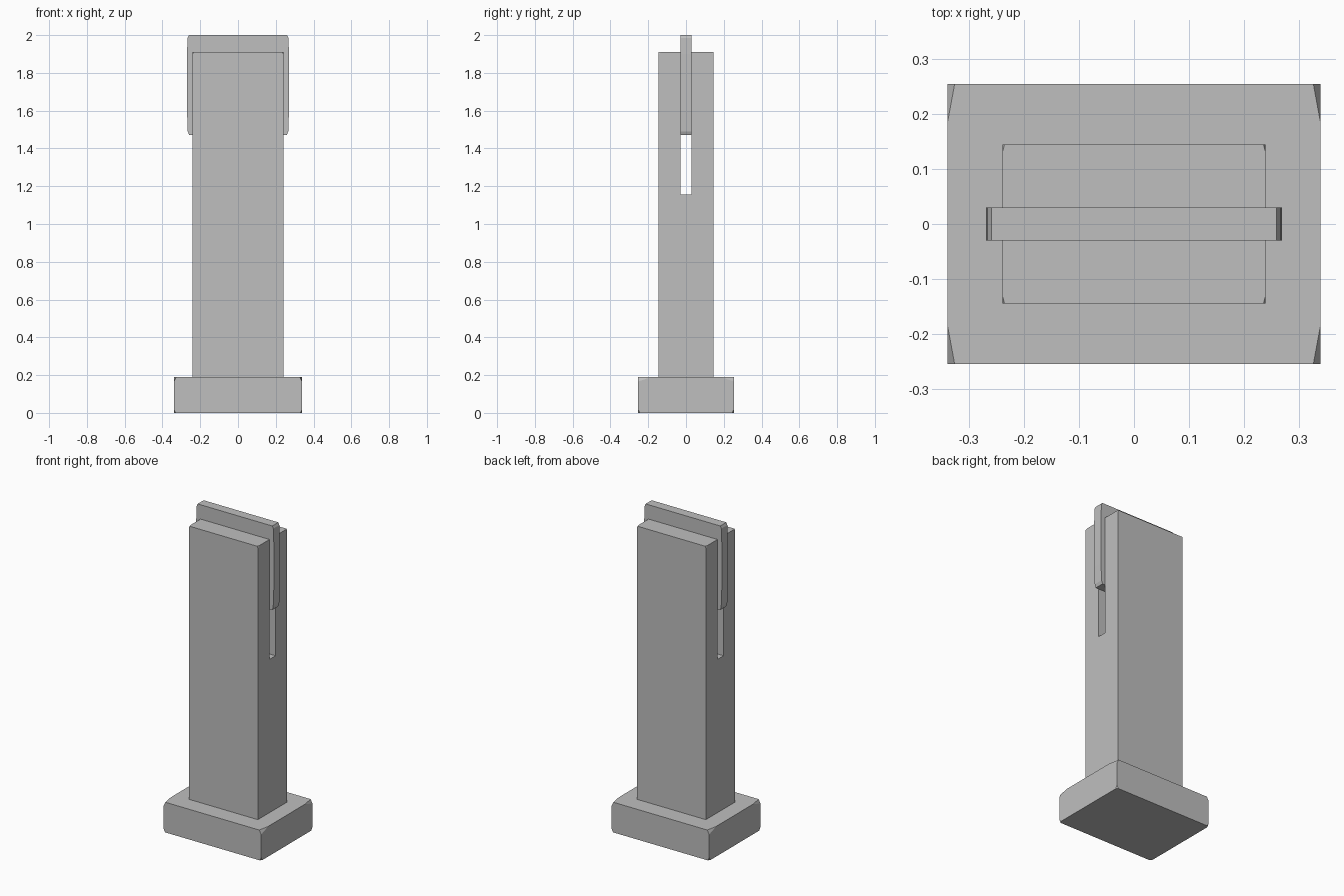
import bpy
import bmesh
from mathutils import Vector

if "Cube" in bpy.data.objects:
    bpy.data.objects.remove(bpy.data.objects["Cube"], do_unlink=True)

grey = bpy.data.materials.new("satin_grey")
grey.use_nodes = True
colour = (0.52, 0.52, 0.52, 1)
grey.diffuse_color = colour
grey.node_tree.nodes["Principled BSDF"].inputs["Base Color"].default_value = colour


def prism(profile, axis, low, high):
    """Extrude a closed 2D profile along the x or y axis."""
    bm = bmesh.new()
    place = {"x": lambda p: (low, p[0], p[1]), "y": lambda p: (p[0], low, p[1])}[axis]
    face = bm.faces.new([bm.verts.new(place(p)) for p in profile])
    extruded = bmesh.ops.extrude_face_region(bm, geom=[face])
    moved = [v for v in extruded["geom"] if isinstance(v, bmesh.types.BMVert)]
    shift = high - low
    bmesh.ops.translate(bm, verts=moved, vec=(shift, 0, 0) if axis == "x" else (0, shift, 0))
    bmesh.ops.recalc_face_normals(bm, faces=bm.faces)
    return bm


def trim_corners(bm, x, y, z, size):
    """Slice off the tips of the four corners at height z; size is signed in z."""
    for sx in (-1, 1):
        for sy in (-1, 1):
            a = Vector((sx * (x - size[0]), sy * y, z))
            b = Vector((sx * x, sy * (y - size[1]), z))
            c = Vector((sx * x, sy * y, z - size[2]))
            normal = (b - a).cross(c - a).normalized()
            if normal.dot(Vector((sx * x, sy * y, z)) - a) < 0:
                normal.negate()
            cut = bmesh.ops.bisect_plane(
                bm, geom=bm.verts[:] + bm.edges[:] + bm.faces[:],
                plane_co=a, plane_no=normal, clear_outer=True)
            rim = [e for e in cut["geom_cut"] if isinstance(e, bmesh.types.BMEdge)]
            bmesh.ops.holes_fill(bm, edges=rim, sides=0)


def finish(bm, name):
    bmesh.ops.recalc_face_normals(bm, faces=bm.faces)
    mesh = bpy.data.meshes.new(name)
    bm.to_mesh(mesh)
    bm.free()
    mesh.materials.append(grey)
    bpy.context.collection.objects.link(bpy.data.objects.new(name, mesh))


# Foot block with trimmed corners
foot = prism([(-0.255, 0), (0.255, 0), (0.255, 0.19), (-0.255, 0.19)], "x", -0.34, 0.34)
trim_corners(foot, 0.34, 0.255, 0.19, (0.013, 0.07, 0.025))
trim_corners(foot, 0.34, 0.255, 0, (0.01, 0.012, -0.02))
finish(foot, "foot_block")

# Upright post with an open slot from side to side
half = [(0.145, 0.19), (0.145, 1.91), (0.03, 1.91), (0.03, 1.155)]
post = prism(half + [(-y, z) for y, z in reversed(half)], "x", -0.24, 0.24)
trim_corners(post, 0.24, 0.145, 1.91, (0.004, 0.015, 0.012))
finish(post, "slotted_post")

# Thin panel held in the slot, with eased ends
edge = [(0.258, 1.47), (0.266, 1.49), (0.27, 1.6), (0.27, 1.9), (0.267, 1.985), (0.26, 2.0)]
panel = prism(edge + [(-x, z) for x, z in reversed(edge)], "y", -0.03, 0.03)
finish(panel, "clamped_panel")
